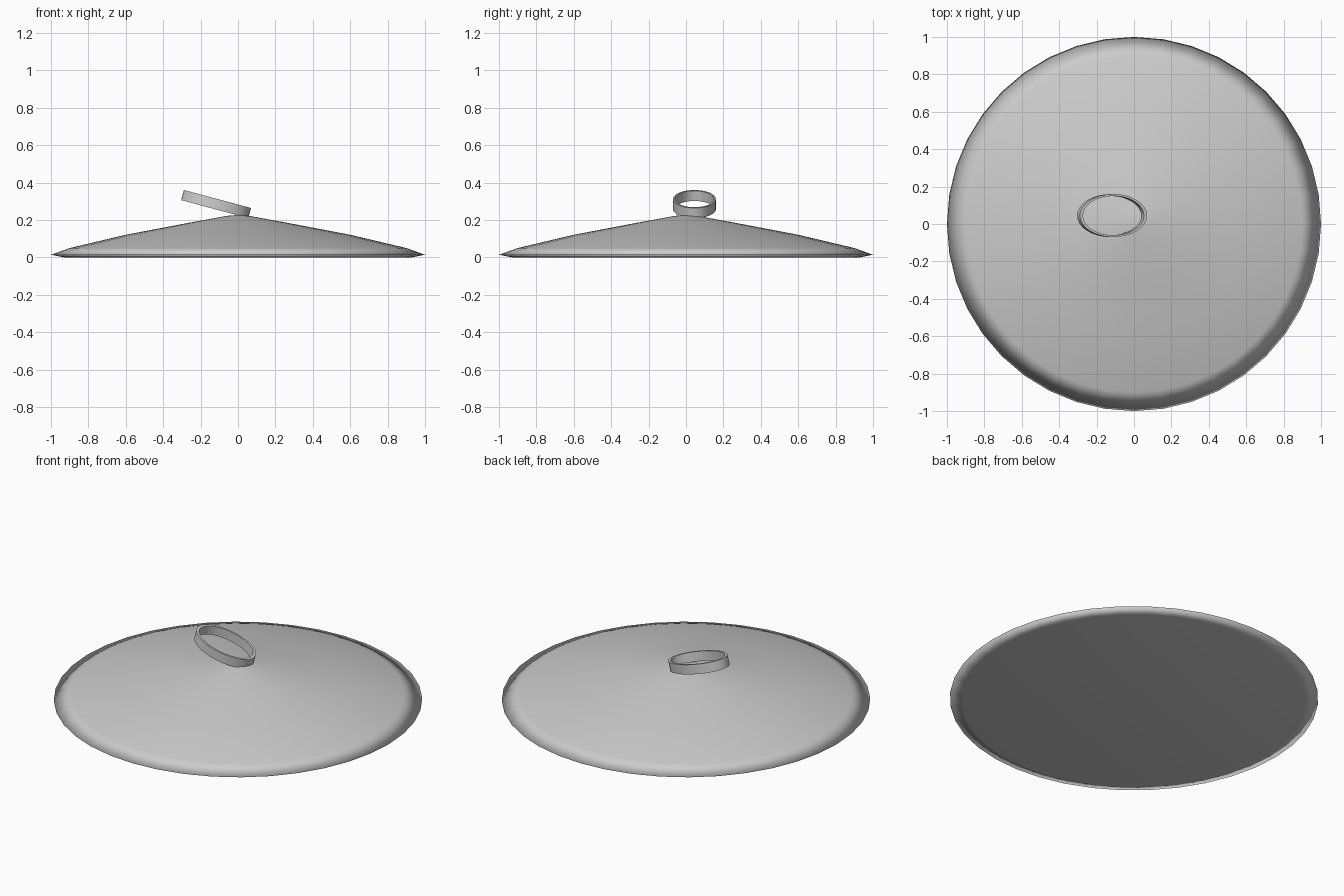
import bpy, bmesh, math

if "Cube" in bpy.data.objects:
    bpy.data.objects.remove(bpy.data.objects["Cube"])


def lathe(name, profile, sides, closed=False, sx=1.0, sy=1.0):
    """Revolve (radius, z) points about z; radius 0 makes a pole."""
    bm = bmesh.new()
    rings = []
    for r, z in profile:
        if r == 0:
            rings.append([bm.verts.new((0, 0, z))] * sides)
        else:
            angles = [2 * math.pi * i / sides for i in range(sides)]
            rings.append([bm.verts.new((r * sx * math.cos(a), r * sy * math.sin(a), z))
                          for a in angles])
    pairs = list(zip(rings, rings[1:]))
    if closed:
        pairs.append((rings[-1], rings[0]))
    for a, b in pairs:
        for i in range(sides):
            j = (i + 1) % sides
            bm.faces.new(list(dict.fromkeys((a[i], a[j], b[j], b[i]))))
    bmesh.ops.recalc_face_normals(bm, faces=bm.faces)
    mesh = bpy.data.meshes.new(name)
    bm.to_mesh(mesh)
    bm.free()
    obj = bpy.data.objects.new(name, mesh)
    bpy.context.collection.objects.link(obj)
    return obj


# Shallow cone body with softened rim and flat underside
body = lathe("cone_body", [(0, 0), (0.93, 0), (1.0, 0.014), (0.9, 0.05),
                           (0.6, 0.121), (0.3, 0.178), (0.06, 0.222), (0, 0.227)], 40)
for p in body.data.polygons:
    p.use_smooth = True

# Thin oval band tilted on the peak
ring = lathe("tilted_ring", [(1.0, -0.028), (1.0, 0.028), (0.91, 0.028), (0.91, -0.028)],
             32, closed=True, sx=0.186, sy=0.115)
ring.location = (-0.117, 0.045, 0.285)
ring.rotation_euler = (0, math.radians(15), 0)
bpy.ops.object.select_all(action='DESELECT')
ring.select_set(True)
bpy.context.view_layer.objects.active = ring
bpy.ops.object.shade_smooth_by_angle(angle=math.radians(30))
